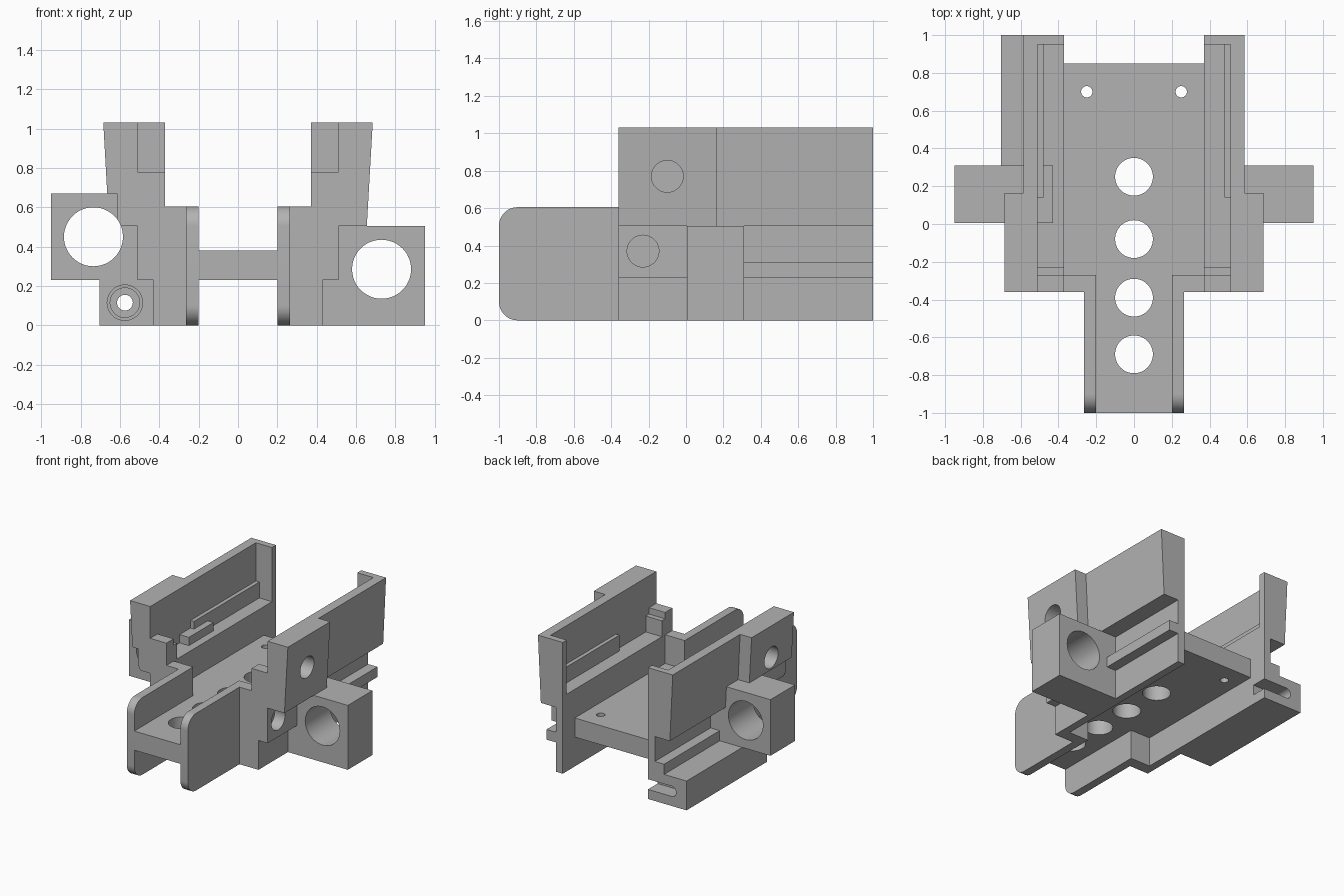
import bpy, bmesh, math

if "Cube" in bpy.data.objects:
    bpy.data.objects.remove(bpy.data.objects["Cube"])

grey = bpy.data.materials.new("plain grey")
grey.use_nodes = True
colour = (0.45, 0.45, 0.45, 1)
grey.diffuse_color = colour
grey.node_tree.nodes["Principled BSDF"].inputs["Base Color"].default_value = colour


def make_object(name, bm):
    bmesh.ops.recalc_face_normals(bm, faces=bm.faces)
    mesh = bpy.data.meshes.new(name)
    bm.to_mesh(mesh)
    bm.free()
    mesh.materials.append(grey)
    ob = bpy.data.objects.new(name, mesh)
    bpy.context.collection.objects.link(ob)
    return ob


def prism(name, points, place, a, b):
    """Extrude a 2D profile between a and b; place maps (u, v, depth) to xyz."""
    bm = bmesh.new()
    face = bm.faces.new([bm.verts.new(place(u, v, a)) for u, v in points])
    new = bmesh.ops.extrude_face_region(bm, geom=[face])["geom"]
    shift = [q - p for p, q in zip(place(0, 0, a), place(0, 0, b))]
    bmesh.ops.translate(bm, vec=shift, verts=[g for g in new if isinstance(g, bmesh.types.BMVert)])
    return make_object(name, bm)


def along_y(u, v, d):
    return (u, d, v)


def along_x(u, v, d):
    return (d, u, v)


def along_z(u, v, d):
    return (u, v, d)


def box(name, x, y, z):
    pts = [(x[0], z[0]), (x[1], z[0]), (x[1], z[1]), (x[0], z[1])]
    return prism(name, pts, along_y, *y)


def arc(cx, cy, r, start, end, n):
    angles = [math.radians(start + (end - start) * i / n) for i in range(n + 1)]
    return [(cx + r * math.cos(t), cy + r * math.sin(t)) for t in angles]


def cylinder(name, cx, cy, r, place, a, b):
    return prism(name, arc(cx, cy, r, 0, 360, 48)[:-1], place, a, b)


def combine(ob, operation, others):
    """Apply booleans and discard the helper solids."""
    for other in others:
        other.hide_render = True
        mod = ob.modifiers.new("combine", "BOOLEAN")
        mod.operation, mod.object, mod.solver = operation, other, "EXACT"
        graph = bpy.context.evaluated_depsgraph_get()
        mesh = bpy.data.meshes.new_from_object(ob.evaluated_get(graph))
        ob.modifiers.clear()
        ob.data = mesh
        bpy.data.objects.remove(other)


def side_wall(s, name):
    def wall(points, y0, y1):
        return prism("wall_section", [(s * x, z) for x, z in points], along_y, y0, y1)

    def block(x, y, z):
        return box("block", sorted((s * x[0], s * x[1])), y, z)

    lower = [(.43, 0), (.43, .23), (.51, .23), (.51, .505)]
    # the right wall is notched above its shoulder
    upper = [(.655, .505)] if s > 0 else [(.615, .505), (.615, .67), (.665, .67)]
    outer = lower + upper + [(.685, 1.03), (.51, 1.03)]
    inner = [(.51, .605), (.37, .605), (.37, 0)]
    rear = [(.43, 0), (.43, .23), (.51, .23), (.51, .31), (.43, .31),
            (.43, .505), (.56, .505), (.585, 1.03), (.51, 1.03)]

    front = wall(outer + [(.51, .78), (.37, .78), (.37, .605), (.2, .605), (.2, 0)], -.36, -.27)
    front.name = name
    parts = [
        wall(outer + inner, -.27, .165),
        wall(rear + inner, .165, 1),
        block((.37, .51), (-.27, -.23), (.6, .73)),      # front stop step
        block((.37, .52), (.95, 1), (.6, 1.03)),         # rear stop
        block((.48, .52), (.14, .95), (.6, .73)),        # inner guide strip
    ]
    if s > 0:
        parts.append(block((.43, .95), (.005, .31), (0, .505)))
        big = (.73, .285)
    else:
        parts.append(block((.43, .95), (.005, .31), (.23, .67)))
        parts.append(block((.43, .705), (.005, 1), (0, .23)))  # lower slide
        big = (.735, .45)
    combine(front, "UNION", parts)

    # large rod hole and the two blind side holes
    cutters = [
        cylinder("rod_hole", s * big[0], big[1], .15, along_y, -.5, .5),
        cylinder("upper_hole", -.1, .77, .085, along_x, s * .55, s * .8),
        cylinder("lower_hole", -.23, .37, .085, along_x, s * .42, s * .6),
    ]
    if s < 0:
        # screw hole with counterbore and open rear slot
        cutters += [
            cylinder("screw_hole", -.575, .115, .04, along_y, -.1, 1.1),
            cylinder("screw_seat", -.575, .115, .075, along_y, -.1, .12),
            cylinder("screw_recess", -.575, .115, .09, along_y, -.1, .04),
            box("screw_slot", (-.575, -.3), (.88, 1.1), (.075, .155)),
        ]
    combine(front, "DIFFERENCE", cutters)
    return front


# side walls with their mounting blocks
parts = [side_wall(1, "left_wall"), side_wall(-1, "right_wall")]

# floor plate with a row of lightening holes and two screw holes
outline = [(.2, -1), (.2, -.27), (.37, -.27), (.37, .85)]
outline += [(-x, y) for x, y in reversed(outline)]
floor = prism("floor_plate", outline, along_z, .23, .38)
holes = [cylinder("floor_hole", 0, y, .1, along_z, 0, 1) for y in (.25, -.08, -.39, -.69)]
holes += [cylinder("floor_screw_hole", x, .7, .03, along_z, 0, 1) for x in (-.25, .25)]
combine(floor, "DIFFERENCE", holes)
parts.append(floor)

# rounded front rails
rail = [(-.36, 0), (-.36, .605)] + arc(-.9, .505, .1, 90, 180, 12) + arc(-.9, .1, .1, 180, 270, 12)
for s, name in ((1, "left_front_rail"), (-1, "right_front_rail")):
    parts.append(prism(name, rail, along_x, s * .2, s * .265))

# smooth round surfaces, keep hard edges
bpy.ops.object.select_all(action="DESELECT")
for ob in parts:
    ob.select_set(True)
bpy.context.view_layer.objects.active = floor
bpy.ops.object.shade_smooth_by_angle(angle=math.radians(30))
